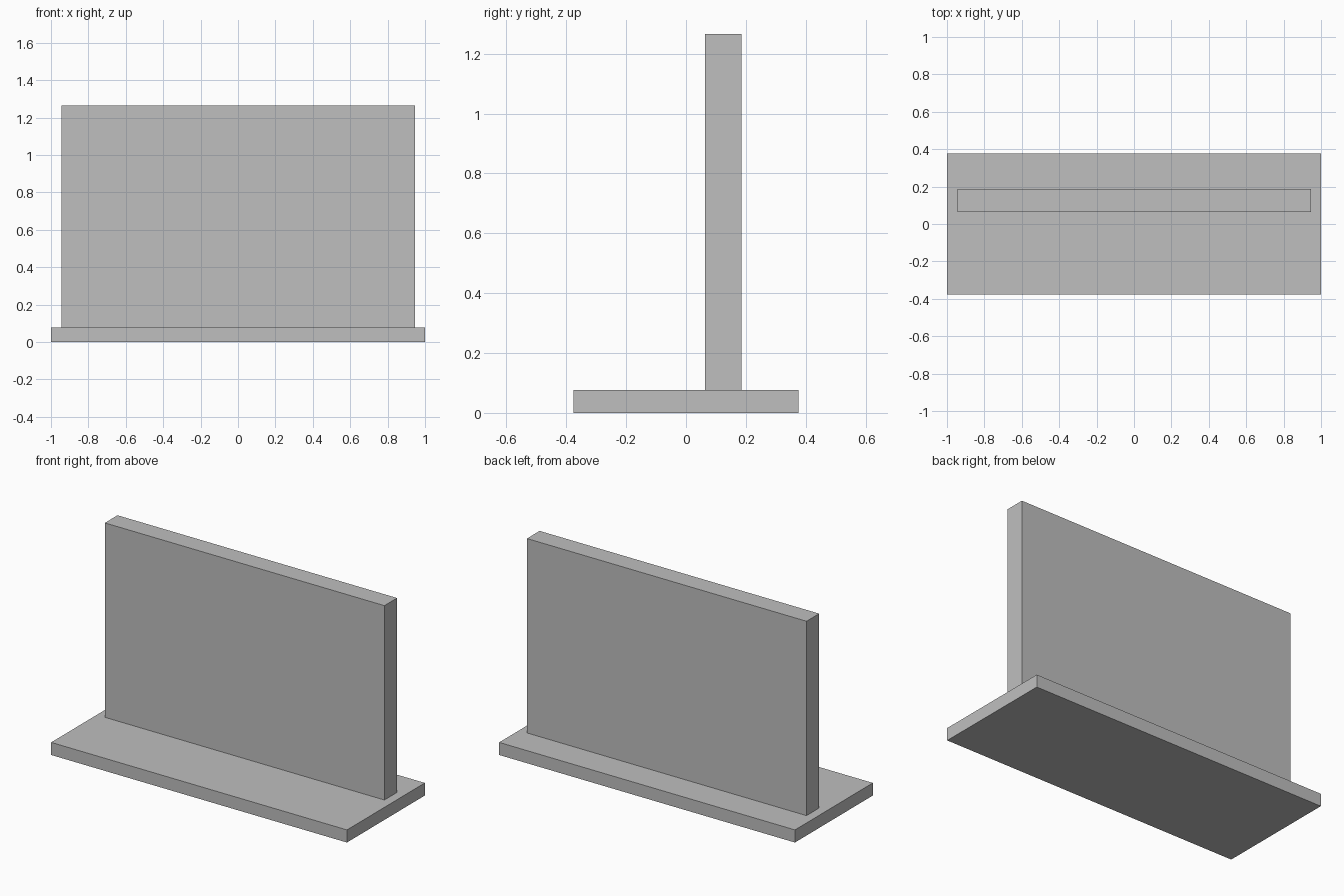
import bpy

cube = bpy.data.objects.get("Cube")
if cube:
    bpy.data.objects.remove(cube, do_unlink=True)

# Single plain grey for the whole model
grey = bpy.data.materials.new("plain_grey")
grey.use_nodes = True
colour = (0.52, 0.52, 0.52, 1)
grey.diffuse_color = colour
grey.node_tree.nodes["Principled BSDF"].inputs["Base Color"].default_value = colour


def box(name, low, high):
    """Add a box spanning two opposite corners."""
    centre = [(a + b) / 2 for a, b in zip(low, high)]
    bpy.ops.mesh.primitive_cube_add(size=1, location=centre)
    obj = bpy.context.object
    obj.name = name
    obj.scale = [b - a for a, b in zip(low, high)]
    bpy.ops.object.transform_apply(location=False, rotation=False, scale=True)
    obj.data.materials.append(grey)
    return obj


# Flat base slab
base_top = 0.077
box("base", (-1, -0.376, 0), (1, 0.376, base_top))

# Upright panel standing behind the middle of the base
box("upright_panel", (-0.945, 0.064, base_top), (0.945, 0.186, 1.265))
